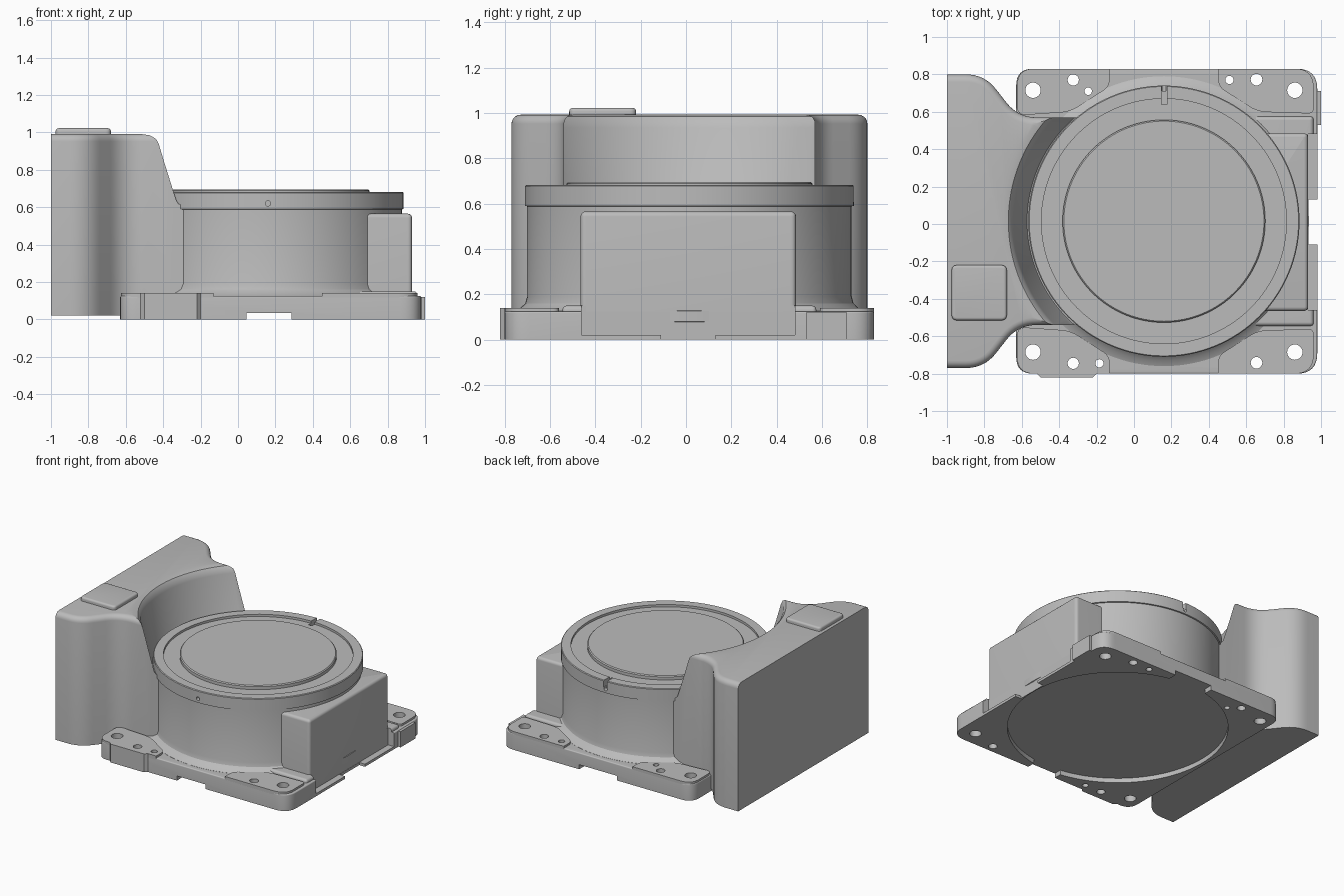
import bpy, bmesh, math
from mathutils import Vector, Matrix

if "Cube" in bpy.data.objects:
    bpy.data.objects.remove(bpy.data.objects["Cube"], do_unlink=True)

CX, CY = 0.16, 0.015      # axis of the round housing
HALF = 0.815              # half depth of the base plate

grey = bpy.data.materials.new("cast_grey")
grey.use_nodes = True
grey.diffuse_color = (0.5, 0.5, 0.5, 1)
grey.node_tree.nodes["Principled BSDF"].inputs["Base Color"].default_value = (0.5, 0.5, 0.5, 1)


def finish(name, bm):
    bmesh.ops.recalc_face_normals(bm, faces=bm.faces)
    mesh = bpy.data.meshes.new(name)
    bm.to_mesh(mesh)
    bm.free()
    mesh.materials.append(grey)
    ob = bpy.data.objects.new(name, mesh)
    bpy.context.collection.objects.link(ob)
    return ob


def rounded(points, steps=8):
    """Plan outline of (x, y, corner radius) with curved corners."""
    out = []
    for i, (x, y, r) in enumerate(points):
        p = Vector((x, y))
        if not r:
            out.append(p)
            continue
        a = p + (Vector(points[i - 1][:2]) - p).normalized() * r
        b = p + (Vector(points[(i + 1) % len(points)][:2]) - p).normalized() * r
        for k in range(steps + 1):
            t = k / steps
            out.append(a * (1 - t) ** 2 + p * 2 * t * (1 - t) + b * t * t)
    return out


def prism(name, points, z0, z1, top=0, sharp_x=-9):
    """Extruded outline; top edges rounded except those lying at sharp_x."""
    bm = bmesh.new()
    face = bm.faces.new([bm.verts.new((p.x, p.y, z0)) for p in rounded(points)])
    new = bmesh.ops.extrude_face_region(bm, geom=[face])["geom"]
    bmesh.ops.translate(bm, vec=(0, 0, z1 - z0),
                        verts=[v for v in new if isinstance(v, bmesh.types.BMVert)])
    if top:
        edges = [e for e in bm.edges if all(v.co.z > z1 - 1e-5 for v in e.verts)
                 and not all(abs(v.co.x - sharp_x) < 1e-4 for v in e.verts)]
        bmesh.ops.bevel(bm, geom=edges, offset=top, segments=5, profile=0.5, affect='EDGES')
    return finish(name, bm)


def box(name, x0, x1, y0, y1, z0, z1, r=0, top=0):
    return prism(name, [(x0, y0, r), (x1, y0, r), (x1, y1, r), (x0, y1, r)], z0, z1, top)


def lathe(name, profile, segments=128):
    """Closed solid turned about the housing axis; profile starts and ends on it."""
    bm = bmesh.new()
    verts = [bm.verts.new((r, 0, z)) for r, z in profile]
    edges = [bm.edges.new(pair) for pair in zip(verts, verts[1:])]
    bmesh.ops.spin(bm, geom=verts + edges, cent=(0, 0, 0), axis=(0, 0, 1),
                   angle=math.tau, steps=segments, use_duplicate=False)
    bmesh.ops.remove_doubles(bm, verts=bm.verts, dist=1e-5)
    bmesh.ops.translate(bm, verts=bm.verts, vec=(CX, CY, 0))
    return finish(name, bm)


def rods(name, items, depth, turn=0):
    """Several cylinders (x, y, z, radius), optionally tipped about x."""
    bm = bmesh.new()
    for x, y, z, r in items:
        m = Matrix.Translation((x, y, z)) @ Matrix.Rotation(turn, 4, 'X')
        bmesh.ops.create_cone(bm, cap_ends=True, segments=32, radius1=r, radius2=r,
                              depth=depth, matrix=m)
    return finish(name, bm)


def cut(targets, cutter):
    cutter.hide_render = True
    for ob in targets:
        mod = ob.modifiers.new("cut", 'BOOLEAN')
        mod.operation, mod.solver, mod.object = 'DIFFERENCE', 'EXACT', cutter
        bpy.context.view_layer.objects.active = ob
        bpy.ops.object.modifier_apply(modifier=mod.name)
    bpy.data.objects.remove(cutter, do_unlink=True)


# Base plate with bosses on the front and left edges
lo, hi = CY - HALF, CY + HALF
plate = prism("base_plate", [(-0.63, lo, 0.09), (0.98, lo, 0.11),
                             (0.98, hi, 0.11), (-0.63, hi, 0.09)], 0, 0.125, top=0.008)
front_boss = prism("front_edge_boss", [(-0.53, -0.79, 0), (-0.5, -0.82, 0), (-0.22, -0.82, 0),
                                       (-0.19, -0.79, 0)], 0, 0.14)
side_boss = box("left_edge_boss", 0.95, 1, 0.53, 0.71, 0, 0.12)

# Four mounting pads, mirrored front to back
pads = []
for s, side in ((-1, "front"), (1, "back")):
    def y(v):
        return CY + s * v
    pads.append(prism(side + "_right_pad", [
        (-0.625, y(0.565), 0.05), (-0.625, y(HALF), 0.09), (-0.13, y(HALF), 0),
        (-0.13, y(0.72), 0.04), (-0.34, y(0.585), 0.05)], 0.11, 0.14))
    pads.append(prism(side + "_left_pad", [
        (0.96, y(0.575), 0.03), (0.96, y(HALF), 0.1), (0.45, y(HALF), 0),
        (0.45, y(0.72), 0.04), (0.66, y(0.585), 0.05)], 0.11, 0.14))

# Bolt holes through plate and pads
holes = [(-0.325, 0.77, 0.03), (-0.245, 0.71, 0.02), (0.51, 0.77, 0.022),
         (-0.185, -0.745, 0.022), (-0.325, -0.745, 0.03)]
for s in (-1, 1):
    holes += [(-0.54, CY + s * 0.7, 0.041), (0.86, CY + s * 0.7, 0.041),
              (0.655, CY + s * 0.757, 0.031)]
cut([plate] + pads, rods("hole_cutter", [(a, b, 0.08, r) for a, b, r in holes], 0.4))

# Round housing with collar, groove and raised disc
housing = lathe("round_housing", [
    (0, 0.695), (0.535, 0.695), (0.542, 0.688), (0.542, 0.665), (0.655, 0.665),
    (0.655, 0.682), (0.72, 0.682), (0.725, 0.677), (0.725, 0.59), (0.716, 0.588),
    (0.716, 0.19), (0.724, 0.16), (0.745, 0.14), (0.775, 0.126), (0.775, 0.08),
    (0.7, 0.035), (0, 0.035)])
cut([housing], box("slit_cutter", 0.148, 0.176, 0.64, 0.8, 0.63, 0.75))
cut([housing], rods("pin_cutter", [(CX, CY + s * 0.725, 0.62, 0.014) for s in (-1, 1)],
                    0.06, math.pi / 2))

# Square block on the left side, with its raised foot
block = box("side_block", 0.3, 0.93, -0.465, 0.485, 0.04, 0.565, r=0.025, top=0.022)
foot = box("side_block_foot", 0.55, 0.96, -0.545, 0.575, 0.05, 0.15, r=0.02, top=0.02)

# Tall tower on the right side, hollowed around the housing
tower = prism("tower", [
    (-1, CY - 0.785, 0), (-0.8, CY - 0.785, 0.1), (-0.62, CY - 0.555, 0.1),
    (-0.25, CY - 0.555, 0), (-0.25, CY + 0.555, 0), (-0.62, CY + 0.555, 0.1),
    (-0.8, CY + 0.785, 0.1), (-1, CY + 0.785, 0)], 0.02, 0.992, top=0.04, sharp_x=-1)
cut([tower], lathe("hollow_cutter", [
    (0, 0.61), (0.72, 0.61), (0.732, 0.617), (0.74, 0.635), (0.805, 0.935), (0.815, 0.965),
    (0.832, 0.985), (0.865, 0.9925), (0.865, 1.2), (0, 1.2)]))
tower_cap = box("tower_cap", -0.975, -0.68, -0.515, -0.22, 0.97, 1.022, r=0.03, top=0.015)

# Shallow recess and edge notches underneath
cut([plate, tower], lathe("recess_cutter", [(0, -0.2), (0.765, -0.2), (0.765, 0.035), (0, 0.035)]))
cut([plate], box("front_notch_cutter", 0.045, 0.285, -1, -0.6, -0.2, 0.035))
cut([plate], box("back_notch_cutter", 0.0, 0.32, 0.6, 1, -0.2, 0.035))
cut([plate], box("side_notch_cutter", 0.932, 1.2, -0.11, 0.13, -0.2, 0.5))
cut([plate, foot], box("ledge_cutter", 0.93, 1.2, -0.46, 0.48, 0.02, 0.5))

# Smooth the rounded surfaces, keep the machined edges crisp
bpy.ops.object.select_all(action='DESELECT')
parts = [plate, front_boss, side_boss, housing, block, foot, tower, tower_cap] + pads
for ob in parts:
    ob.select_set(True)
bpy.context.view_layer.objects.active = plate
bpy.ops.object.shade_smooth_by_angle(angle=math.radians(30))
